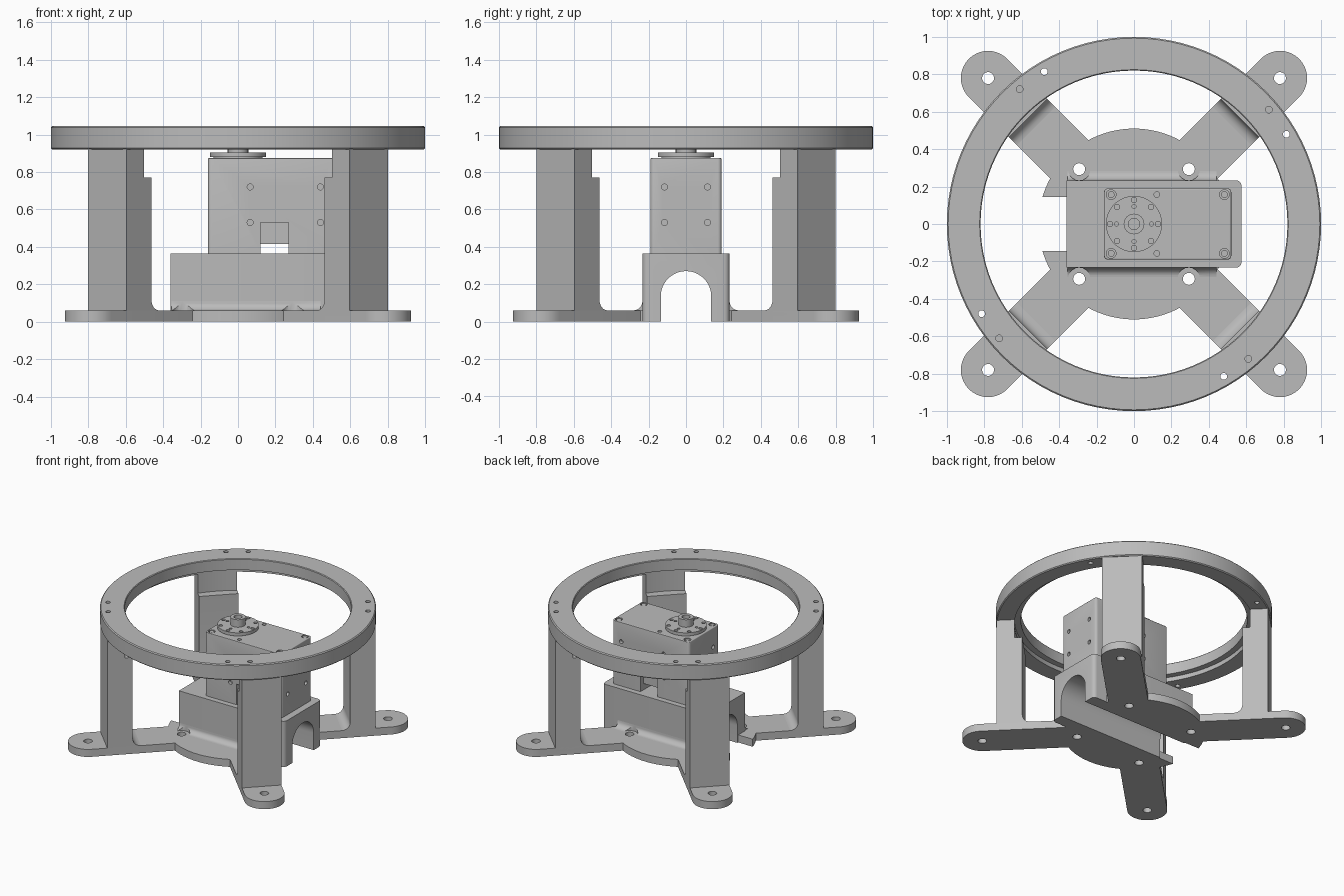
import bpy, bmesh
from math import sin, cos, pi, radians, sqrt
from mathutils import Matrix

if "Cube" in bpy.data.objects:
    bpy.data.objects.remove(bpy.data.objects["Cube"], do_unlink=True)

grey = bpy.data.materials.new("light grey plastic")
grey.use_nodes = True
tone = (0.5, 0.5, 0.5, 1)
grey.diffuse_color = tone
grey.node_tree.nodes["Principled BSDF"].inputs["Base Color"].default_value = tone

ALONG_Z = Matrix()
ALONG_X = Matrix(((0, 0, 1, 0), (1, 0, 0, 0), (0, 1, 0, 0), (0, 0, 0, 1)))   # profile in y, z
ALONG_Y = Matrix(((1, 0, 0, 0), (0, 0, -1, 0), (0, 1, 0, 0), (0, 0, 0, 1)))  # profile in x, z


def arc(cx, cy, r, a0, a1, n):
    steps = [radians(a0 + (a1 - a0) * i / n) for i in range(n + 1)]
    return [(cx + r * cos(a), cy + r * sin(a)) for a in steps]


def circle(r, n=32, cx=0, cy=0):
    return arc(cx, cy, r, 0, 360, n)[:-1]


def rect(x0, x1, y0, y1, r=0):
    if not r:
        return [(x0, y0), (x1, y0), (x1, y1), (x0, y1)]
    return (arc(x1 - r, y0 + r, r, -90, 0, 4) + arc(x1 - r, y1 - r, r, 0, 90, 4)
            + arc(x0 + r, y1 - r, r, 90, 180, 4) + arc(x0 + r, y0 + r, r, 180, 270, 4))


def finish(name, bm):
    bmesh.ops.recalc_face_normals(bm, faces=bm.faces)
    mesh = bpy.data.meshes.new(name)
    bm.to_mesh(mesh)
    bm.free()
    mesh.materials.append(grey)
    ob = bpy.data.objects.new(name, mesh)
    bpy.context.collection.objects.link(ob)
    return ob


def extrude(bm, pts, lo, hi, matrix=ALONG_Z, soft=0):
    low = [bm.verts.new((x, y, lo)) for x, y in pts]
    top = [bm.verts.new((x, y, hi)) for x, y in pts]
    bm.faces.new(low[::-1])
    bm.faces.new(top)
    n = len(pts)
    for i in range(n):
        j = (i + 1) % n
        bm.faces.new((low[i], low[j], top[j], top[i]))
    verts = low + top
    if soft:
        rim = [e for v in top for e in v.link_edges if all(w in top for w in e.verts)]
        bmesh.ops.bevel(bm, geom=list(set(rim)), offset=soft, segments=3,
                        profile=0.5, affect='EDGES')
        verts = bm.verts
    bmesh.ops.transform(bm, matrix=matrix, verts=list(verts))


def prism(name, pts, lo, hi, matrix=ALONG_Z, soft=0):
    bm = bmesh.new()
    extrude(bm, pts, lo, hi, matrix, soft)
    return finish(name, bm)


def drill(centres, r, lo, hi, matrix=ALONG_Z):
    """A cutter holding several separate cylinders."""
    bm = bmesh.new()
    for cx, cy in centres:
        extrude(bm, circle(r, 20, cx, cy), lo, hi, matrix)
    return finish("cutter", bm)


def combine(ob, other, operation='DIFFERENCE'):
    mod = ob.modifiers.new("combine", 'BOOLEAN')
    mod.operation, mod.object, mod.solver = operation, other, 'EXACT'
    bpy.context.view_layer.objects.active = ob
    bpy.ops.object.modifier_apply(modifier=mod.name)
    bpy.data.objects.remove(other, do_unlink=True)


def polar(r, angles):
    return [(r * cos(radians(a)), r * sin(radians(a))) for a in angles]


parts = []
quarters = [45, 135, 225, 315]
corners = [(sx, sy) for sx in (-1, 1) for sy in (-1, 1)]

# Top ring: turned section with a rebate under its inner lip
section = [(0.82, 0.955), (0.866, 0.955), (0.866, 0.92), (0.993, 0.92), (1, 0.927),
           (1, 1.038), (0.993, 1.045), (0.825, 1.045), (0.82, 1.04)]
bm = bmesh.new()
loops = [[bm.verts.new((r * cos(a), r * sin(a), z)) for r, z in section]
         for a in [2 * pi * i / 96 for i in range(96)]]
for i, a in enumerate(loops):
    b = loops[(i + 1) % len(loops)]
    for k in range(len(section)):
        m = (k + 1) % len(section)
        bm.faces.new((a[k], b[k], b[m], a[m]))
ring = finish("top_ring", bm)
combine(ring, drill(polar(0.945, [q + d for q in quarters for d in (-4.7, -14.5)]), 0.018, 0.9, 1.1))
parts.append(ring)

# Base plate: disc plus two crossed arms with round feet
plate = prism("base_plate", circle(0.51, 96), 0, 0.06, soft=0.012)
reach, half = 0.78 * sqrt(2), 0.145
capsule = arc(reach, 0, half, -90, 90, 20) + arc(-reach, 0, half, 90, 270, 20)
for angle in (45, 135):
    arm = prism("arm", capsule, 0, 0.06, Matrix.Rotation(radians(angle), 4, 'Z'), soft=0.018)
    combine(plate, arm, 'UNION')
combine(plate, prism("cutter", rect(-0.7, 0.7, -0.145, 0.145), -0.1, 0.2))
combine(plate, drill([(x * 0.78, y * 0.78) for x, y in corners]
                     + [(x * 0.293, y * 0.293) for x, y in corners], 0.032, -0.1, 0.2))
parts.append(plate)

# Legs: upright posts, filleted at the foot and relieved below the ring
profile = ([(0.987, 0.03), (0.987, 0.93), (0.80, 0.93)]
           + arc(0.74, 0.12, 0.06, 0, -90, 6) + [(0.74, 0.03)])
for name, angle in zip(("back_left", "back_right", "front_right", "front_left"), quarters):
    leg = prism(name + "_leg", profile, -half, half, Matrix.Rotation(radians(angle), 4, 'Z') @ ALONG_Y)
    combine(leg, prism("cutter", circle(0.868, 96), 0.77, 1.1))
    parts.append(leg)

# Motor cradle: block with an arched tunnel running through it
cradle = prism("motor_cradle", [(-0.36, -0.233)] + arc(0.545, -0.203, 0.03, -90, 0, 4)
               + arc(0.545, 0.203, 0.03, 0, 90, 4) + [(-0.36, 0.233)], 0, 0.365)
tunnel = [(0.135, -0.1)] + arc(0, 0.135, 0.135, 0, 180, 24) + [(-0.135, -0.1)]
combine(cradle, prism("cutter", tunnel, -1, 1, ALONG_X))
parts.append(cradle)

# Fillets between cradle and plate, relieved around the bolt holes
for side, name in ((1, "back"), (-1, "front")):
    curve = [(0.22, 0.05), (0.22, 0.11)] + arc(0.283, 0.11, 0.05, 180, 270, 6) + [(0.283, 0.05)]
    fillet = prism(name + "_cradle_fillet", [(side * y, z) for y, z in curve], -0.355, 0.44, ALONG_X)
    combine(fillet, drill([(-0.293, side * 0.293), (0.293, side * 0.293)], 0.06, 0, 0.3))
    parts.append(fillet)

# Motor body with cable gap and screw holes on sides and top
body = prism("motor_body", rect(-0.16, 0.52, -0.19, 0.19, 0.02), 0.36, 0.875, soft=0.006)
combine(body, prism("cutter", rect(0.12, 0.27, 0.3, 0.53), -0.5, 0.5, ALONG_Y))
side_holes = [(x, z) for x in (0.065, 0.44) for z in (0.53, 0.72)]
end_holes = [(y, z) for y in (-0.115, 0.115) for z in (0.53, 0.72)]
for lo, hi in ((-0.3, -0.165), (0.165, 0.3)):
    combine(body, drill(side_holes, 0.016, lo, hi, ALONG_Y))
combine(body, drill(end_holes, 0.016, 0.495, 0.6, ALONG_X))
combine(body, drill(end_holes, 0.016, -0.3, -0.135, ALONG_X))
top_screws = [(x, y) for x in (-0.122, 0.483) for y in (-0.157, 0.157)]
combine(body, drill(top_screws, 0.026, 0.85, 0.95))
combine(body, drill([(0.122, -0.157), (0.122, 0.157)], 0.015, 0.85, 0.95))
parts.append(body)
parts.append(prism("cable_socket", rect(0.115, 0.275, 0.415, 0.535), -0.15, 0.15, ALONG_Y))

# Recessed screw heads on the motor lid
bm = bmesh.new()
for x, y in top_screws:
    extrude(bm, circle(0.018, 20, x, y), 0.845, 0.872)
parts.append(finish("lid_screws", bm))

# Output horn: drilled disc on a short collar, with a hollow hub
parts.append(prism("horn_collar", circle(0.13, 48), 0.87, 0.885))
horn = prism("output_horn", circle(0.15, 64), 0.88, 0.905, soft=0.004)
combine(horn, drill(polar(0.128, range(0, 360, 45)), 0.014, 0.89, 1))
combine(horn, drill(polar(0.093, range(0, 360, 90)), 0.011, 0.89, 1))
parts.append(horn)
hub = prism("horn_hub", circle(0.055, 40), 0.9, 0.965, soft=0.005)
combine(hub, drill([(0, 0)], 0.03, 0.93, 1))
parts.append(hub)

# Smooth curved walls, keep edges crisp
for ob in parts:
    bpy.ops.object.select_all(action='DESELECT')
    ob.select_set(True)
    bpy.context.view_layer.objects.active = ob
    bpy.ops.object.shade_smooth_by_angle(angle=radians(30))
